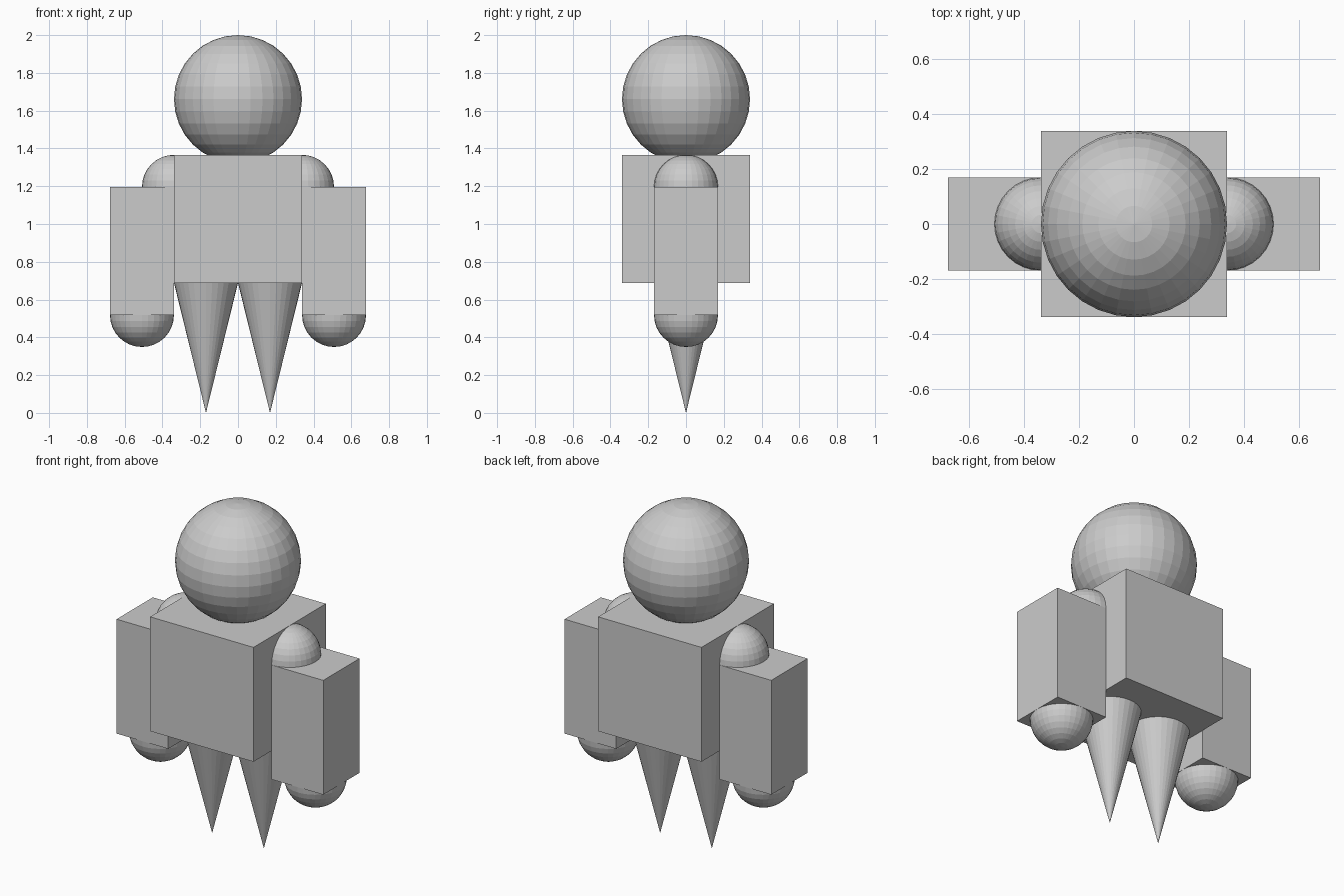
import bpy

if "Cube" in bpy.data.objects:
    bpy.data.objects.remove(bpy.data.objects["Cube"])

U = 0.339            # half width of the torso, the basic module
H = U / 2            # half width of the limbs
TOP = 1.366          # top of the torso
HIP = TOP - 2 * U    # bottom of the torso
ARM_TOP = TOP - H    # shoulder height
ARM_BOTTOM = ARM_TOP - 2 * U


def ball(name, radius, loc):
    bpy.ops.mesh.primitive_uv_sphere_add(segments=32, ring_count=16, radius=radius, location=loc)
    bpy.context.object.name = name


def box(name, size, loc):
    bpy.ops.mesh.primitive_cube_add(size=1, location=loc)
    ob = bpy.context.object
    ob.name = name
    ob.scale = size
    bpy.ops.object.transform_apply(location=False, rotation=False, scale=True)


def spike(name, radius, z_tip, z_base, x):
    # cone with its point downward
    bpy.ops.mesh.primitive_cone_add(vertices=32, radius1=0, radius2=radius,
                                    depth=z_base - z_tip,
                                    location=(x, 0, (z_base + z_tip) / 2))
    bpy.context.object.name = name


# head and torso
ball("head", U, (0, 0, 2 - U))
box("torso", (2 * U, 2 * U, 2 * U), (0, 0, TOP - U))

# limbs on both sides
for side, s in (("left", -1), ("right", 1)):
    ball(side + "_shoulder", H, (s * U, 0, ARM_TOP))
    box(side + "_arm", (U, U, 2 * U), (s * (U + H), 0, ARM_TOP - U))
    ball(side + "_hand", H, (s * (U + H), 0, ARM_BOTTOM))
    spike(side + "_leg", H, 0, HIP, s * H)
